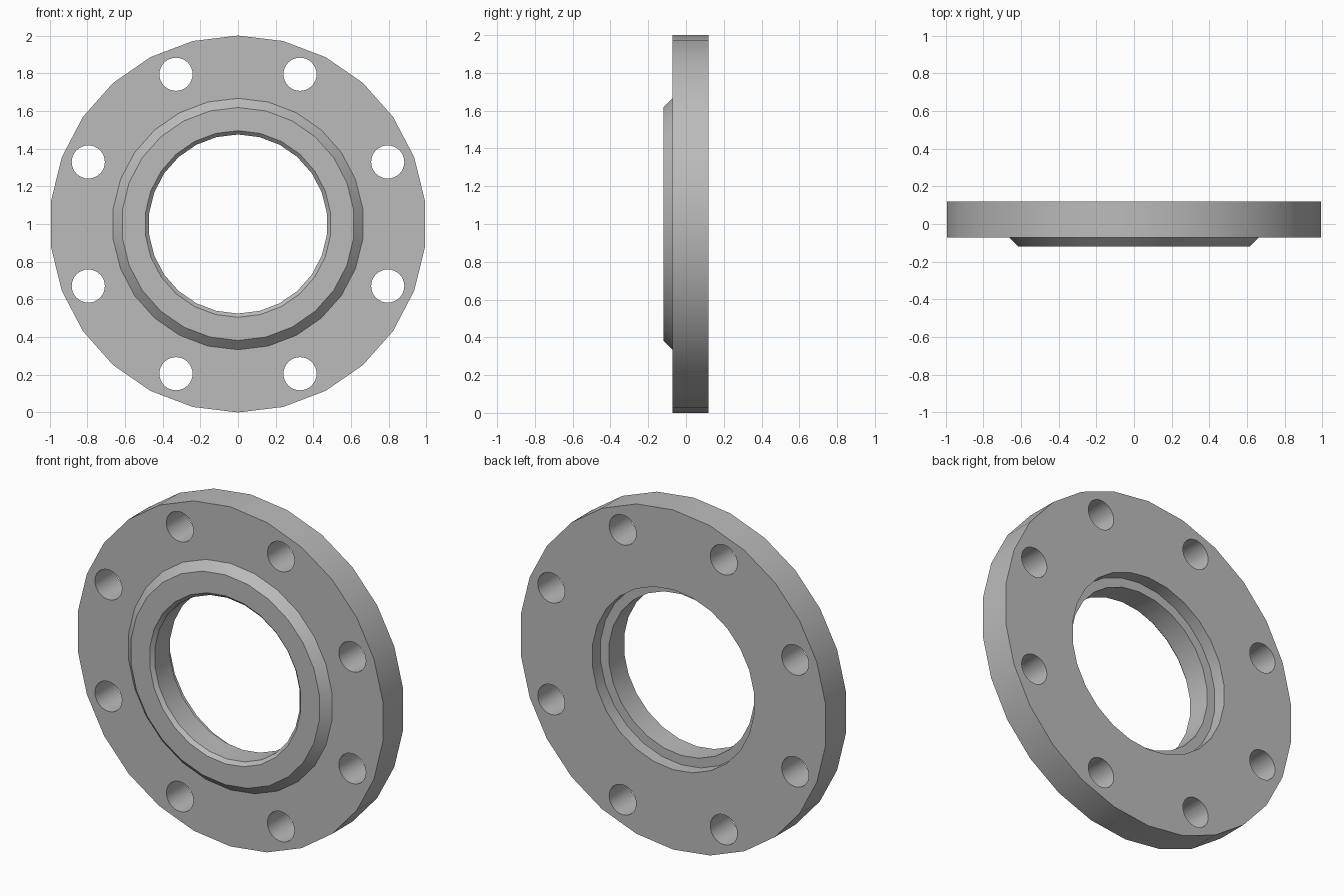
import bpy
import bmesh
from math import radians, pi
from mathutils import Matrix, Vector

cube = bpy.data.objects.get("Cube")
if cube:
    bpy.data.objects.remove(cube, do_unlink=True)

CENTRE = Vector((0, 0, 1))
SIDES = 26
BOLTS = 8
BACK, PLATE, FRONT = 0.119, -0.071, -0.119

steel = bpy.data.materials.new("grey steel")
steel.use_nodes = True
grey = (0.5, 0.5, 0.5, 1)
steel.diffuse_color = grey
steel.node_tree.nodes["Principled BSDF"].inputs["Base Color"].default_value = grey


def add_object(name, bm):
    bmesh.ops.recalc_face_normals(bm, faces=bm.faces)
    mesh = bpy.data.meshes.new(name)
    bm.to_mesh(mesh)
    bm.free()
    mesh.materials.append(steel)
    obj = bpy.data.objects.new(name, mesh)
    obj.location = CENTRE
    bpy.context.collection.objects.link(obj)
    return obj


# Flange ring: closed (radius, y) section turned about the y axis
section = [
    (1.0, BACK), (1.0, PLATE),            # outer rim
    (0.667, PLATE), (0.618, FRONT),       # sloped raised face
    (0.495, FRONT), (0.475, FRONT + 0.02),  # chamfered bore
    (0.475, 0.043), (0.53, 0.043),        # step at the back
    (0.53, BACK),
]
bm = bmesh.new()
verts = [bm.verts.new((0, y, r)) for r, y in section]
edges = [bm.edges.new((v, verts[i - 1])) for i, v in enumerate(verts)]
bmesh.ops.spin(bm, geom=verts + edges, axis=(0, 1, 0), cent=(0, 0, 0),
               angle=2 * pi, steps=SIDES)
bmesh.ops.remove_doubles(bm, verts=bm.verts, dist=0.0005)
flange = add_object("flange_ring", bm)

# Bolt hole cutters, evenly spaced on the bolt circle
bm = bmesh.new()
for i in range(BOLTS):
    turn = Matrix.Rotation((i + 0.5) * 2 * pi / BOLTS, 4, 'Y')
    place = turn @ Matrix.Translation((0, 0, 0.86)) @ Matrix.Rotation(pi / 2, 4, 'X')
    bmesh.ops.create_cone(bm, cap_ends=True, segments=32, radius1=0.088,
                          radius2=0.088, depth=1, matrix=place)
cutter = add_object("bolt_hole_cutter", bm)
cutter.hide_render = True

bpy.ops.object.select_all(action='DESELECT')
flange.select_set(True)
bpy.context.view_layer.objects.active = flange
holes = flange.modifiers.new("bolt_holes", 'BOOLEAN')
holes.operation = 'DIFFERENCE'
holes.solver = 'EXACT'
holes.object = cutter
bpy.ops.object.modifier_apply(modifier=holes.name)
bpy.data.objects.remove(cutter, do_unlink=True)

# Smooth round walls, crisp edges
bpy.ops.object.shade_smooth_by_angle(angle=radians(30))
